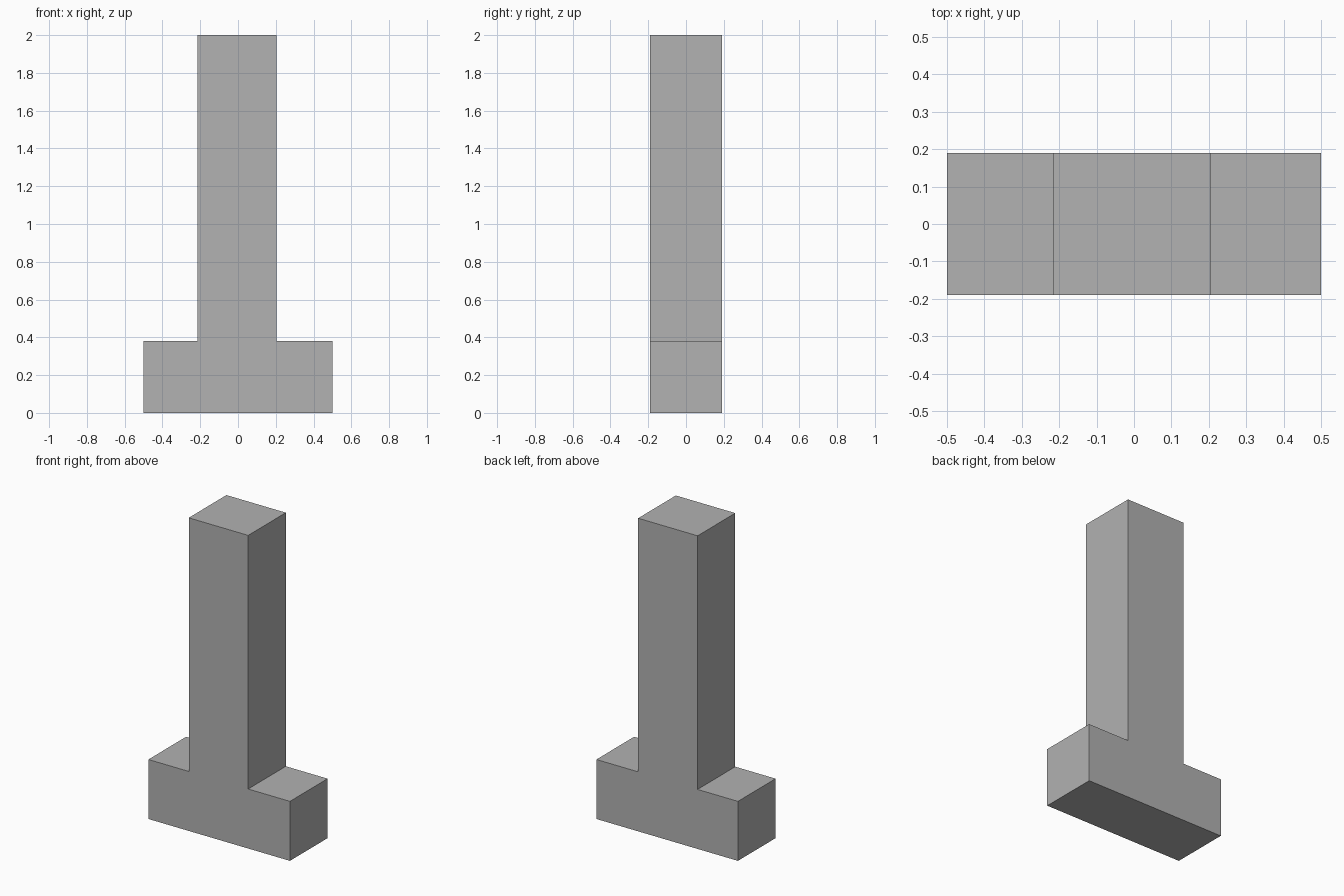
import bpy
import bmesh

default = bpy.data.objects.get("Cube")
if default:
    bpy.data.objects.remove(default, do_unlink=True)

# Single flat colour
grey = bpy.data.materials.new("plain grey")
grey.use_nodes = True
colour = (0.445, 0.445, 0.445, 1)
grey.diffuse_color = colour
grey.node_tree.nodes["Principled BSDF"].inputs["Base Color"].default_value = colour

HALF_WIDTH, HALF_DEPTH, HEIGHT, STEP = 0.5, 0.19, 2.0, 0.38
POST_LEFT, POST_RIGHT = 0.205, -0.215
WALL = 0.043


def tee_prism(bm, inset):
    """Upside-down T extruded front to back; returns the bottom rim edges."""
    w, d, h, s = HALF_WIDTH - inset, HALF_DEPTH - inset, HEIGHT - inset, STEP - inset
    a, b = POST_RIGHT + inset, POST_LEFT - inset
    outline = [(-w, 0), (w, 0), (w, s), (b, s), (b, h), (a, h), (a, s), (-w, s)]
    front = bm.faces.new([bm.verts.new((x, -d, z)) for x, z in outline])
    result = bmesh.ops.extrude_face_region(bm, geom=[front], use_keep_orig=True)
    back = [v for v in result["geom"] if isinstance(v, bmesh.types.BMVert)]
    bmesh.ops.translate(bm, verts=back, vec=(0, 2 * d, 0))
    # Open the underside
    base = [f for f in bm.faces if all(abs(v.co.z) < 1e-5 for v in f.verts)]
    rim = [e for f in base for e in f.edges]
    bmesh.ops.delete(bm, geom=base, context='FACES_ONLY')
    return rim


# Hollow pillar with a wide foot: outer and inner skins joined by a flat rim
bm = bmesh.new()
rims = tee_prism(bm, 0) + tee_prism(bm, WALL)
bmesh.ops.bridge_loops(bm, edges=rims)
bmesh.ops.recalc_face_normals(bm, faces=bm.faces[:])
mesh = bpy.data.meshes.new("hollow_pillar")
bm.to_mesh(mesh)
bm.free()
mesh.materials.append(grey)
pillar = bpy.data.objects.new("hollow_pillar", mesh)
bpy.context.collection.objects.link(pillar)
